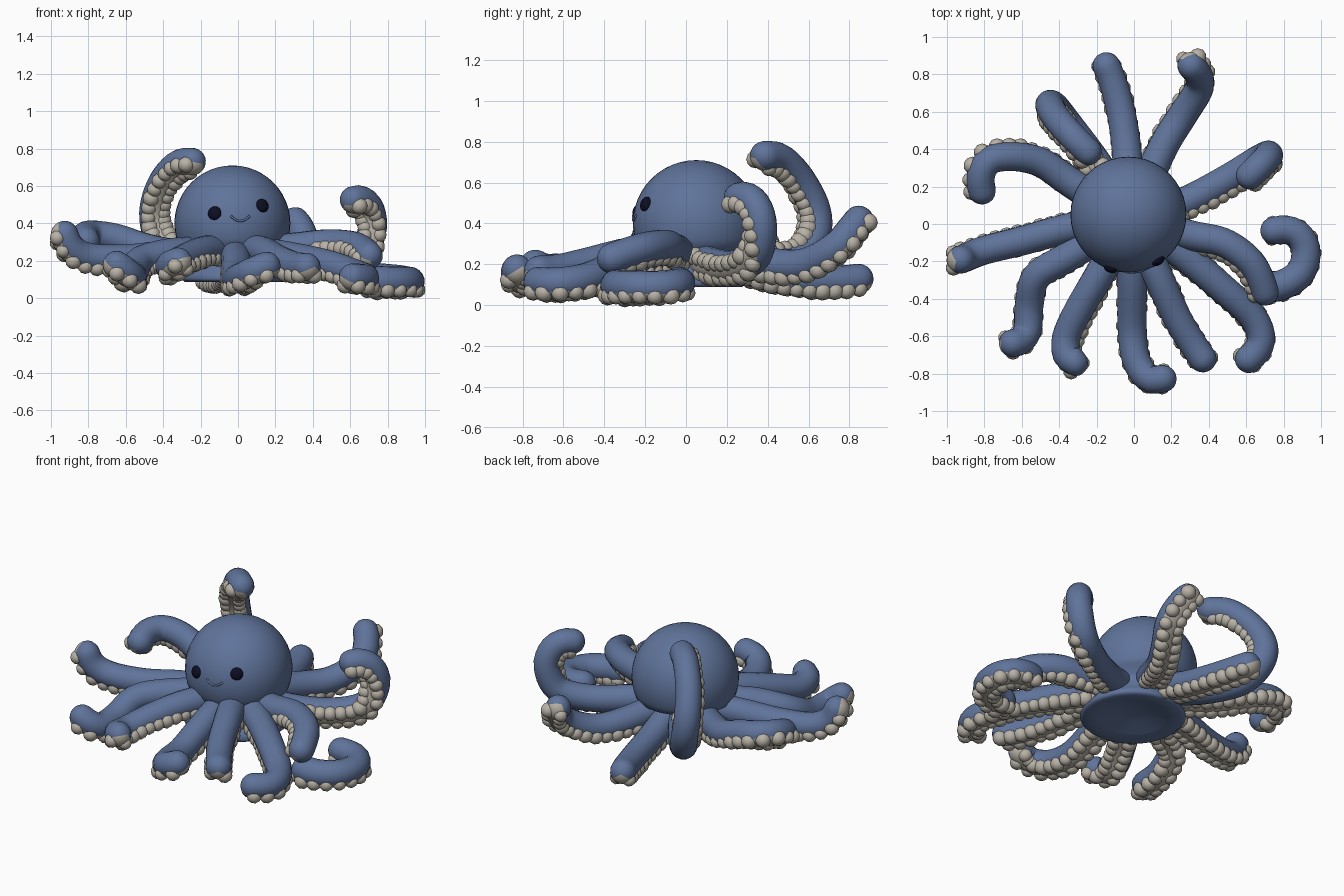
import bpy, bmesh, math, random
from mathutils import Vector, Matrix

if "Cube" in bpy.data.objects:
    bpy.data.objects.remove(bpy.data.objects["Cube"])

random.seed(4)


def material(name, rgb):
    m = bpy.data.materials.new(name)
    m.diffuse_color = (*rgb, 1)
    m.use_nodes = True
    m.node_tree.nodes["Principled BSDF"].inputs["Base Color"].default_value = m.diffuse_color
    return m


BLUE = material("slate_blue", (0.115, 0.172, 0.325))
GREY = material("warm_grey", (0.48, 0.445, 0.385))
DARK = material("dark_navy", (0.004, 0.004, 0.018))


def finish(name, bm, mats):
    bmesh.ops.recalc_face_normals(bm, faces=bm.faces[:])
    for f in bm.faces:
        f.smooth = True
    me = bpy.data.meshes.new(name)
    bm.to_mesh(me)
    bm.free()
    for m in mats:
        me.materials.append(m)
    ob = bpy.data.objects.new(name, me)
    bpy.context.collection.objects.link(ob)
    return ob


def spline(points, steps=16):
    """Catmull-Rom curve through the points, as a dense polyline."""
    p = [Vector(q) for q in points]
    p = [2 * p[0] - p[1]] + p + [2 * p[-1] - p[-2]]
    out = []
    for i in range(1, len(p) - 2):
        a, b, c, d = p[i - 1:i + 3]
        for k in range(steps):
            t = k / steps
            out.append(0.5 * (2 * b + (c - a) * t + (2 * a - 5 * b + 4 * c - d) * t * t
                              + (3 * b - a - 3 * c + d) * t ** 3))
    return out + [p[-2]]


class Path:
    """Arc-length lookup of position and sucker-facing frame."""
    def __init__(self, points, n0, n1):
        self.p = spline(points)
        self.n0, self.n1 = Vector(n0), Vector(n1)
        self.s = [0]
        for a, b in zip(self.p, self.p[1:]):
            self.s.append(self.s[-1] + (b - a).length)
        self.length = self.s[-1]

    def pos(self, s):
        i = 0
        while i < len(self.s) - 2 and self.s[i + 1] < s:
            i += 1
        return self.p[i].lerp(self.p[i + 1], (s - self.s[i]) / (self.s[i + 1] - self.s[i]))

    def frame(self, s):
        t = (self.pos(min(s + .02, self.length)) - self.pos(max(s - .02, 0))).normalized()
        n = self.n0.lerp(self.n1, s / self.length)
        n = (n - t * n.dot(t)).normalized()
        return self.pos(s), t, n, t.cross(n)


SIDES = 18
R0, R1 = 0.083, 0.074


def arm(name, points, n0=(0, 0, -1), n1=(0, 0, -1), round_start=False):
    path = Path(points, n0, n1)
    L = path.length

    def radius(s):
        r = R0 + (R1 - R0) * s / L
        for on, d in ((True, L - s), (round_start, s)):
            if on and d < r:
                r *= math.sqrt(max(1 - (1 - d / r) ** 2, 0.0005))
        return r

    # tube with rounded tip, grey on the sucker side
    cap = [R1 * (1 - math.cos(k * math.pi / 12)) for k in range(6)]
    count = max(8, int((L - 2 * R1) / 0.03))
    ss = cap + [R1 + (L - 2 * R1) * k / count for k in range(count + 1)] + [L - c for c in reversed(cap)]
    bm = bmesh.new()
    rings = []
    for s in ss:
        c, t, n, b = path.frame(s)
        r = radius(s)
        rings.append([bm.verts.new(c + r * (math.cos(a) * n + math.sin(a) * b))
                      for a in (2 * math.pi * k / SIDES for k in range(SIDES))])
    for ra, rb in zip(rings, rings[1:]):
        for k in range(SIDES):
            f = bm.faces.new((ra[k], ra[(k + 1) % SIDES], rb[(k + 1) % SIDES], rb[k]))
            f.material_index = int(math.cos((k + .5) * 2 * math.pi / SIDES) > 0.45)
    bm.faces.new(rings[0])
    bm.faces.new(rings[-1])
    finish(name, bm, [BLUE, GREY])

    # two staggered rows of lumpy round suckers
    bm = bmesh.new()
    for side in (-1, 1):
        s = (0.05 if round_start else 0.13) + 0.015 * side
        while s < L - 0.045:
            c, t, n, b = path.frame(s)
            r = radius(s)
            a = side * math.radians(40)
            d = math.cos(a) * n + math.sin(a) * b
            size = 0.046 * (0.5 + 0.5 * r / R0) * random.uniform(0.88, 1.08)
            bmesh.ops.create_icosphere(bm, subdivisions=2, radius=size,
                                       matrix=Matrix.Translation(c + d * r * 0.8))
            s += 0.06
    finish(name + "_suckers", bm, [GREY])


# head and bell-shaped underside, one turned profile; the bell is shifted forward
CX, CY, CZ, HR = -0.03, 0.05, 0.40, 0.31
profile = [(HR * math.sin(a), CZ + HR * math.cos(a), 0)
           for a in (math.radians(7.5 * k) for k in range(1, 16))]
profile += [(0.235, 0.25, .3), (0.24, 0.20, .7), (0.28, 0.14, 1), (0.305, 0.105, 1), (0.285, 0.088, 1),
            (0.2, 0.105, 1), (0.1, 0.14, 1)]
bm = bmesh.new()
N = 40
rings = [[bm.verts.new((CX + .03 * m + r * math.cos(2 * math.pi * k / N),
                        CY - .06 * m + r * math.sin(2 * math.pi * k / N), z))
          for k in range(N)] for r, z, m in profile]
for ra, rb in zip(rings, rings[1:]):
    for k in range(N):
        bm.faces.new((ra[k], ra[(k + 1) % N], rb[(k + 1) % N], rb[k]))
for ring, co in ((rings[0], (CX, CY, CZ + HR)), (rings[-1], (0, -.01, .15))):
    tip = bm.verts.new(co)
    for k in range(N):
        bm.faces.new((ring[k], ring[(k + 1) % N], tip))
finish("head", bm, [BLUE])


def on_head(x, z):
    return Vector((x, CY - math.sqrt(HR ** 2 - (x - CX) ** 2 - (z - CZ) ** 2), z))


# eyes: dark buttons on the head
for name, x, z in (("left_eye", -0.125, 0.455), ("right_eye", 0.13, 0.495)):
    p = on_head(x, z)
    q = (p - Vector((CX, CY, CZ))).to_track_quat('Z', 'Y').to_matrix().to_4x4()
    bm = bmesh.new()
    bmesh.ops.create_uvsphere(bm, u_segments=20, v_segments=10, radius=1,
                              matrix=Matrix.Translation(p) @ q @ Matrix.Diagonal((.037, .037, .02, 1)))
    finish(name, bm, [DARK])

# smile: thin raised arc
bm = bmesh.new()
rings = []
for k in range(13):
    u = k / 6 - 1
    c = on_head(0.012 + 0.05 * u, 0.413 + 0.027 * u * u)
    t = Vector((0.05, 0, 0.054 * u)).normalized()
    o = Vector((0, -1, 0))
    rings.append([bm.verts.new(c + 0.006 * (math.cos(a) * o + math.sin(a) * t.cross(o)))
                  for a in (math.pi * j / 4 for j in range(8))])
for ra, rb in zip(rings, rings[1:]):
    for j in range(8):
        bm.faces.new((ra[j], ra[(j + 1) % 8], rb[(j + 1) % 8], rb[j]))
bm.faces.new(rings[0])
bm.faces.new(rings[-1])
finish("smile", bm, [BLUE])

# arms, clockwise from the back
arm("back_arm", [(-.03, .2, .22), (-.04, .4, .15), (-.07, .6, .12), (-.12, .78, .12), (-.18, .91, .14)])
arm("back_right_arm", [(.05, .18, .24), (.16, .42, .2), (.26, .58, .2), (.35, .73, .28), (.33, .82, .38),
                       (.26, .88, .46)], n1=(.1, .9, -.6))
arm("right_raised_arm", [(.12, .06, .23), (.3, .13, .2), (.5, .24, .19), (.66, .34, .24), (.72, .37, .38),
                         (.7, .34, .49), (.64, .28, .53), (.57, .21, .5)],
    n0=(.5, -1, -.25), n1=(-.4, -.6, -.8))
arm("right_arm", [(.1, .0, .25), (.3, -.06, .27), (.48, -.1, .29), (.62, -.2, .28), (.69, -.33, .24),
                  (.71, -.43, .2)], n0=(0, -.3, -1), n1=(-.6, -.5, -.9))
arm("right_curled_arm", [(.63, -.34, .1), (.78, -.33, .09), (.89, -.26, .09), (.92, -.14, .09),
                         (.87, -.05, .1), (.78, -.03, .11), (.68, -.06, .12)],
    n0=(.1, -.1, -1), round_start=True)
arm("front_right_outer_arm", [(.08, -.04, .25), (.28, -.18, .22), (.48, -.35, .18), (.63, -.49, .13),
                              (.68, -.61, .11), (.64, -.7, .11), (.55, -.76, .12)], n1=(-.1, -.1, -1))
arm("front_right_arm", [(.04, -.08, .26), (.13, -.28, .25), (.23, -.5, .2), (.32, -.65, .17), (.41, -.78, .17)],
    n1=(0, -.1, -1))
arm("front_arm", [(-.02, -.1, .25), (-.01, -.3, .2), (-.01, -.55, .11), (.01, -.72, .11), (.07, -.82, .14),
                  (.14, -.83, .17), (.22, -.8, .19)])
arm("front_left_arm", [(-.07, -.07, .26), (-.19, -.28, .25), (-.29, -.45, .21), (-.36, -.6, .17),
                       (-.36, -.7, .18), (-.31, -.74, .2), (-.25, -.75, .22)], n1=(.4, -.7, -.7))
arm("front_left_outer_arm", [(-.15, -.05, .25), (-.36, -.18, .24), (-.52, -.28, .2), (-.56, -.43, .13),
                             (-.57, -.57, .12), (-.62, -.63, .16), (-.71, -.64, .22)], n1=(-.1, -.1, -1))
arm("left_arm", [(-.15, .02, .24), (-.38, -.03, .23), (-.6, -.09, .21), (-.8, -.14, .22), (-.9, -.18, .28),
                 (-.95, -.2, .41)], n1=(-1, -.1, -.6))
arm("left_curled_arm", [(-.15, .1, .24), (-.35, .23, .24), (-.5, .33, .27), (-.65, .36, .32), (-.77, .34, .34),
                        (-.82, .25, .33), (-.8, .11, .28)], n0=(-.2, .4, -1), n1=(-.7, .4, -.8))
arm("back_left_raised_arm", [(-.1, .18, .22), (-.24, .38, .2), (-.36, .54, .23), (-.43, .63, .34), (-.45, .63, .47),
                             (-.41, .56, .61), (-.33, .47, .71), (-.26, .4, .73), (-.19, .34, .72)],
    n0=(.3, -.8, .8), n1=(.1, -.8, -.9))
